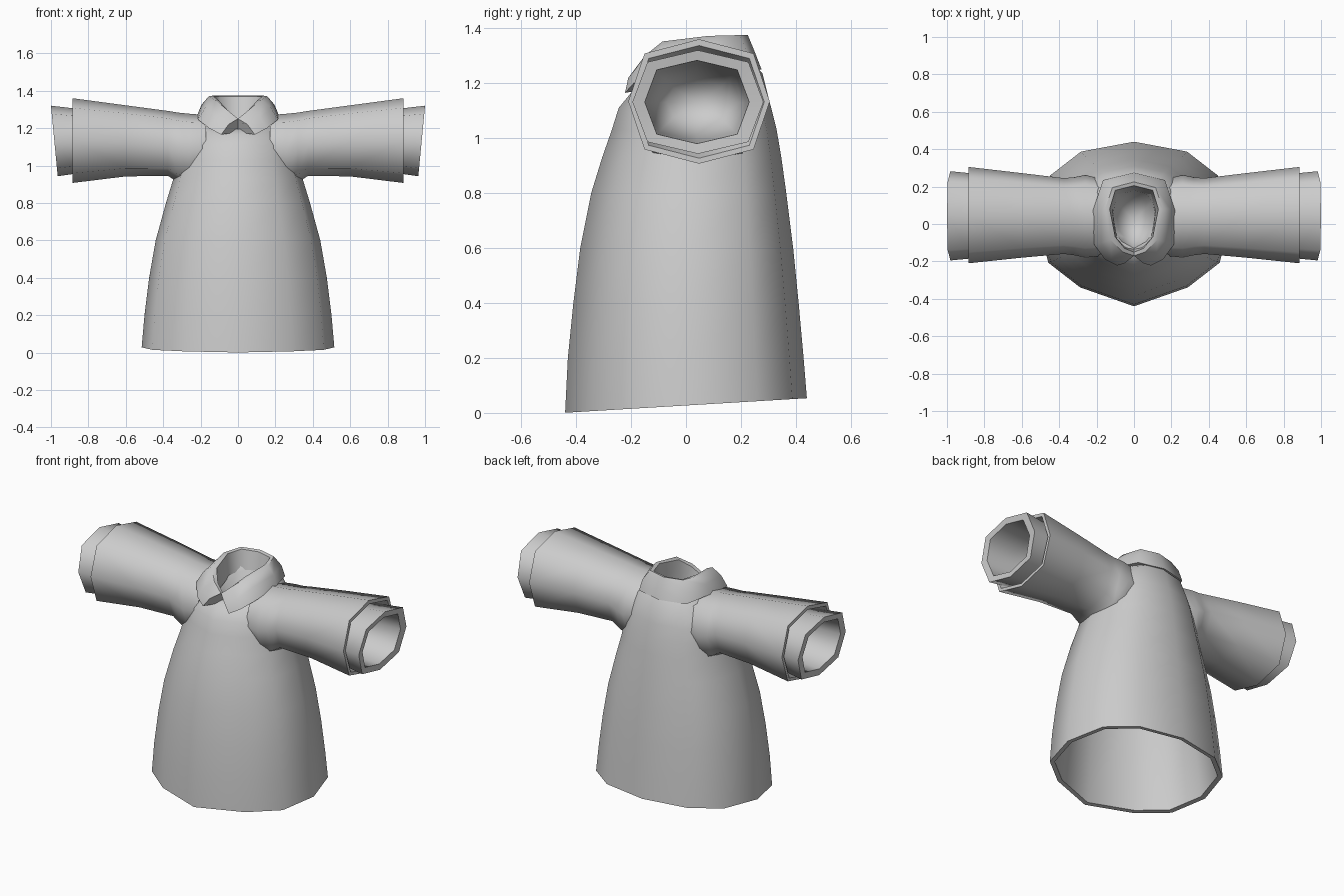
import bpy
import bmesh
import math
from mathutils import Vector

default_cube = bpy.data.objects.get("Cube")
if default_cube:
    bpy.data.objects.remove(default_cube, do_unlink=True)

# One plain cloth colour
cloth = bpy.data.materials.new("grey_cloth")
cloth.use_nodes = True
GREY = (0.6, 0.6, 0.6, 1)
cloth.diffuse_color = GREY
cloth.node_tree.nodes["Principled BSDF"].inputs["Base Color"].default_value = GREY


def finish(bm, name, mirror=False):
    """Turn a bmesh into a smooth, coloured object."""
    bmesh.ops.recalc_face_normals(bm, faces=bm.faces)
    mesh = bpy.data.meshes.new(name)
    bm.to_mesh(mesh)
    bm.free()
    mesh.materials.append(cloth)
    obj = bpy.data.objects.new(name, mesh)
    bpy.context.collection.objects.link(obj)
    bpy.ops.object.select_all(action='DESELECT')
    obj.select_set(True)
    bpy.context.view_layer.objects.active = obj
    if mirror:
        modifier = obj.modifiers.new("Mirror", 'MIRROR')
        modifier.use_clip = True
        bpy.ops.object.modifier_apply(modifier=modifier.name)
    bpy.ops.object.shade_smooth_by_angle(angle=math.radians(58))
    return obj


def loft(rings, start_tip=None, end_tip=None):
    """Bridge closed rings of points; optional tips close the ends."""
    bm = bmesh.new()
    loops = [[bm.verts.new(p) for p in ring] for ring in rings]
    count = len(loops[0])
    for lower, upper in zip(loops, loops[1:]):
        for i in range(count):
            j = (i + 1) % count
            bm.faces.new((lower[i], lower[j], upper[j], upper[i]))
    for loop, tip in ((loops[0], start_tip), (loops[-1], end_tip)):
        if tip:
            point = bm.verts.new(tip)
            for i in range(count):
                bm.faces.new((loop[i], loop[(i + 1) % count], point))
    return bm


# Robe outline: half of a twelve-sided ring, mirrored across x
HALF = [(0, -1), (.56, -.77), (.89, -.47), (1, .05), (.87, .59), (.55, .88), (0, 1)]
OUTLINE = HALF + [(-x, y) for x, y in HALF[-2:0:-1]]


def body_ring(width, front, back, height, tilt=0.0):
    mid, depth = (front + back) / 2, (back - front) / 2
    points = []
    for u, v in OUTLINE:
        y = mid + v * depth
        points.append(Vector((u * width, y, height + tilt * y)))
    return points


# Robe: skirt lining, hem, outer cloth, shoulders, then neck hollow
robe_rings = [
    (.20, -.20, .22, .90),
    (.30, -.28, .30, .84),
    (.41, -.36, .36, .60),
    (.485, -.415, .415, .03, .06),
    (.515, -.44, .44, .027, .06),
    (.50, -.43, .428, .20),
    (.475, -.41, .41, .40),
    (.44, -.385, .39, .60),
    (.385, -.345, .365, .80),
    (.345, -.305, .347, .93),
    (.325, -.27, .33, 1.03),
    (.305, -.245, .31, 1.11),
    (.25, -.20, .278, 1.195, .15),
    (.16, -.15, .215, 1.24, .3),
    (.115, -.13, .18, 1.22, .2),
    (.09, -.10, .15, 1.1),
]
robe = loft([body_ring(*r) for r in robe_rings], (0, 0, .92), (0, .02, 1.04))
finish(robe, "robe_body")


def sleeve_ring(side, x, y_low, y_high, z_low, z_high, slant=0.0):
    """Eight-sided ring around the arm, with full diagonals."""
    points = []
    for i in range(8):
        angle = i * math.tau / 8
        swell = 1.09 if i % 2 else 1.0
        u, v = math.sin(angle) * swell, math.cos(angle) * swell
        points.append(Vector((
            side * (x + slant * v),
            (y_low + y_high) / 2 + u * (y_high - y_low) / 2,
            (z_low + z_high) / 2 + v * (z_high - z_low) / 2)))
    return points


# Sleeve: flared at the armhole, widening to an open end with a rim
sleeve_rings = [
    (.17, -.17, .24, .92, 1.27),
    (.26, -.18, .262, .885, 1.277),
    (.32, -.167, .25, .91, 1.283),
    (.375, -.16, .245, .945, 1.292),
    (.60, -.18, .272, .942, 1.322),
    (.885, -.21, .305, .907, 1.36),
    (.885, -.19, .285, .927, 1.337),
    (.80, -.16, .25, .96, 1.30),
]
# Cuff: slanted inner sleeve end, with a deep hollow
cuff_rings = [
    (.78, -.175, .265, .965, 1.30),
    (.88, -.185, .272, .955, 1.306),
    (.982, -.195, .282, .943, 1.32, .018),
    (.977, -.15, .23, .98, 1.283, .016),
    (.80, -.14, .22, .99, 1.27),
    (.55, -.12, .20, 1.01, 1.25),
    (.46, -.07, .15, 1.06, 1.20),
]
for label, side in (("left", 1), ("right", -1)):
    sleeve = loft([sleeve_ring(side, *r) for r in sleeve_rings], (side * .17, .04, 1.1))
    finish(sleeve, label + "_sleeve")
    cuff = loft([sleeve_ring(side, *r) for r in cuff_rings], None, (side * .43, .04, 1.13))
    finish(cuff, label + "_cuff")

# Folded collar: sections run from the nape round to the pointed front tip
# (inner low, inner top, outer top, fold middle, outer low)
collar_sections = [
    [(0, .18, 1.25), (0, .205, 1.37), (0, .225, 1.375), (0, .25, 1.315), (0, .275, 1.25)],
    [(.09, .155, 1.25), (.1, .18, 1.37), (.115, .195, 1.375), (.15, .22, 1.32), (.165, .235, 1.25)],
    [(.115, .07, 1.23), (.13, .08, 1.37), (.155, .08, 1.372), (.195, .08, 1.325), (.22, .07, 1.265)],
    [(.09, -.08, 1.2), (.1, -.07, 1.345), (.125, -.085, 1.352), (.175, -.1, 1.31), (.213, -.11, 1.245)],
    [(.05, -.12, 1.18), (.05, -.13, 1.29), (.06, -.15, 1.3), (.12, -.185, 1.25), (.155, -.19, 1.2)],
    [(0, -.13, 1.18), (0, -.15, 1.245), (0, -.17, 1.25), (.05, -.21, 1.22), (.09, -.222, 1.165)],
]
collar = loft(collar_sections)
# Close the lapel edge at the front
collar.verts.ensure_lookup_table()
collar.faces.new(collar.verts[-5:])
finish(collar, "folded_collar", mirror=True)
